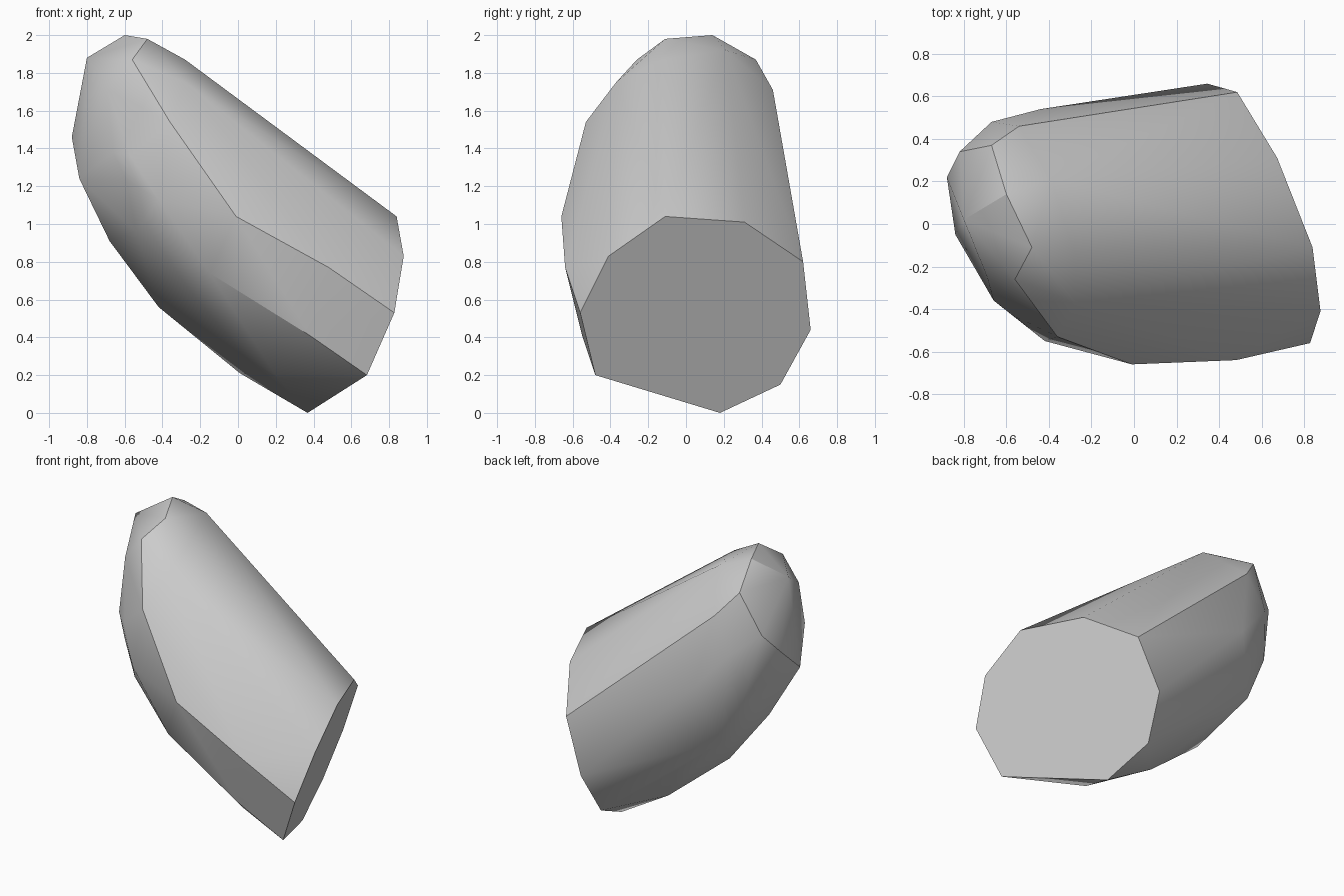
import bpy
import bmesh
import math

default_cube = bpy.data.objects.get("Cube")
if default_cube:
    bpy.data.objects.remove(default_cube, do_unlink=True)


def make_material(name, value):
    material = bpy.data.materials.new(name)
    material.use_nodes = True
    colour = (value, value, value, 1)
    material.diffuse_color = colour
    shader = material.node_tree.nodes["Principled BSDF"]
    shader.inputs["Base Color"].default_value = colour
    return material


def cap_point(y, z):
    """Place a cap outline point on the slanted cut plane."""
    return (43.5 - .37 * y + .35 * z, y, z)


# All measurements below are in hundredths of a unit.
# Flat cut end: outline as (y, z)
cut_end = [(-11, 104), (31, 101), (62, 80), (66, 44), (50, 15),
           (18, 0), (-48, 20), (-56, 53), (-41, 83)]

# Rounded tip
tip = [(-60, 14, 200), (-48, -11, 198), (-80, 2, 188), (-67, 37, 187),
       (-39, 21, 192), (-28, -13, 187), (-56, -26, 187), (-54, 46, 171)]

# Front flank
front_flank = [(-28, -37, 175), (-36, -53, 154), (-69, -25, 171),
               (-66, -36, 138), (-57, -43, 136), (-59, -40, 123),
               (-42, -55, 113), (-1, -66, 104), (48, -64, 77),
               (-15, -55, 74), (38, -55, 41)]

# Back flank
back_flank = [(-82, 34, 160), (-67, 48, 148), (-73, 40, 118),
              (-44, 54, 122), (-57, 43, 83), (-22, 44, 54)]

# Curved underside
underside = [(-88, 22, 146), (-84, -5, 124), (-68, 6, 91),
             (-54, -36, 96), (-42, 12, 56), (-27, -30, 63),
             (1, 18, 21), (20, -23, 20)]

# Wrap one convex skin around the sections
bm = bmesh.new()
sections = [cap_point(y, z) for y, z in cut_end]
sections += tip + front_flank + back_flank + underside
for point in sections:
    bm.verts.new([value / 100 for value in point])
hull = bmesh.ops.convex_hull(bm, input=bm.verts)
loose = [item for item in hull["geom_interior"] + hull["geom_unused"]
         if isinstance(item, bmesh.types.BMVert)]
bmesh.ops.delete(bm, geom=list(set(loose)), context="VERTS")

# Merge the cut end into one flat face
bmesh.ops.dissolve_limit(bm, angle_limit=math.radians(1),
                         verts=bm.verts, edges=bm.edges)
bmesh.ops.recalc_face_normals(bm, faces=bm.faces)

mesh = bpy.data.meshes.new("stone_body")
bm.to_mesh(mesh)
bm.free()
mesh.materials.append(make_material("light grey", .6))
body = bpy.data.objects.new("stone_body", mesh)
bpy.context.collection.objects.link(body)

# Soft shading with crisp edges around the cut end and ridges
bpy.ops.object.select_all(action="DESELECT")
body.select_set(True)
bpy.context.view_layer.objects.active = body
bpy.ops.object.shade_smooth_by_angle(angle=math.radians(30))
